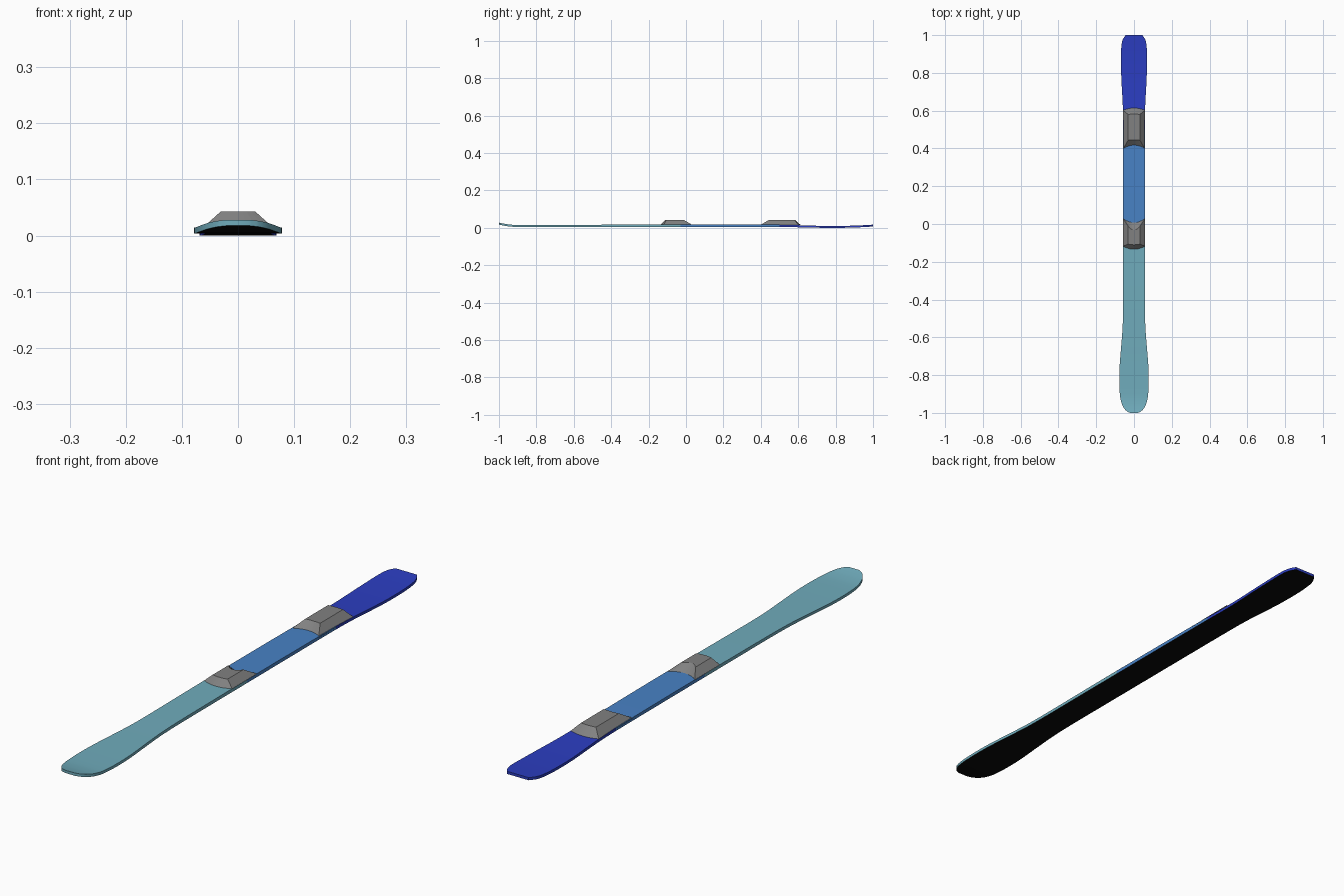
import bpy, bmesh

if "Cube" in bpy.data.objects:
    bpy.data.objects.remove(bpy.data.objects["Cube"])

def material(name, rgb):
    m = bpy.data.materials.new(name)
    m.diffuse_color = (*rgb, 1)
    m.use_nodes = True
    m.node_tree.nodes["Principled BSDF"].inputs["Base Color"].default_value = m.diffuse_color
    return m

TEAL = material("teal", (0.162, 0.413, 0.503))
BLUE = material("mid blue", (0.065, 0.223, 0.560))
NAVY = material("deep blue", (0.025, 0.048, 0.540))
BLACK = material("black", (0.003, 0.003, 0.003))
GREY = material("grey", (0.22, 0.22, 0.22))

def add_object(name, bm, mats):
    bmesh.ops.recalc_face_normals(bm, faces=bm.faces)
    me = bpy.data.meshes.new(name)
    bm.to_mesh(me)
    bm.free()
    for m in mats:
        me.materials.append(m)
    ob = bpy.data.objects.new(name, me)
    bpy.context.collection.objects.link(ob)
    return ob

# ski stations: y, half width, underside z, top z
STATIONS = [
    (-1.0, 0.020, 0.0175, 0.028), (-0.992, 0.037, 0.0155, 0.026),
    (-0.975, 0.053, 0.0120, 0.0225), (-0.95, 0.065, 0.0080, 0.0185),
    (-0.91, 0.074, 0.0047, 0.0150), (-0.83, 0.078, 0.0035, 0.0140),
    (-0.75, 0.076, 0.0035, 0.0140), (-0.65, 0.068, 0.0040, 0.0147),
    (-0.55, 0.0605, 0.0045, 0.0155), (-0.45, 0.058, 0.0050, 0.0165),
    (-0.2, 0.058, 0.0055, 0.0180), (-0.03, 0.058, 0.0055, 0.0185),
    (0.2, 0.058, 0.0055, 0.0185), (0.5, 0.058, 0.0050, 0.0165),
    (0.6, 0.0585, 0.0030, 0.0140), (0.68, 0.062, 0.0010, 0.0115),
    (0.77, 0.067, 0.0, 0.0100), (0.87, 0.069, 0.0008, 0.0110),
    (0.94, 0.067, 0.0035, 0.0135), (0.975, 0.060, 0.0055, 0.0155),
    (1.0, 0.045, 0.0070, 0.0170),
]

def smooth_stations(rows, n):
    out = []
    for i in range(len(rows) - 1):
        a, b = rows[i], rows[i + 1]
        p, q = rows[max(i - 1, 0)], rows[min(i + 2, len(rows) - 1)]
        for k in range(n):
            t = k / n
            y = a[0] + (b[0] - a[0]) * t
            row = [y]
            for c in range(1, 4):
                # Hermite curve with slopes taken along y
                h = b[0] - a[0]
                ma = (b[c] - p[c]) / (b[0] - p[0]) * h
                mb = (q[c] - a[c]) / (q[0] - a[0]) * h
                row.append((2*t**3 - 3*t**2 + 1) * a[c] + (t**3 - 2*t**2 + t) * ma
                           + (3*t**2 - 2*t**3) * b[c] + (t**3 - t**2) * mb)
            out.append(row)
    return out + [list(rows[-1])]

# ski body
bm = bmesh.new()
rings = [[bm.verts.new(v) for v in ((-w, y, zb), (w, y, zb), (w, y, zt), (-w, y, zt))]
         for y, w, zb, zt in smooth_stations(STATIONS, 4)]
for r, s in zip(rings, rings[1:]):
    for k in range(4):
        bm.faces.new((r[k], r[(k + 1) % 4], s[(k + 1) % 4], s[k]))
bm.faces.new(rings[0])
bm.faces.new(rings[-1])
bm.normal_update()
bmesh.ops.recalc_face_normals(bm, faces=bm.faces)
for f in bm.faces:
    y = f.calc_center_median().y
    f.material_index = 3 if f.normal.z < -0.5 else 0 if y < -0.03 else 1 if y < 0.5 else 2
ski = add_object("ski_body", bm, [TEAL, BLUE, NAVY, BLACK])
bpy.context.view_layer.objects.active = ski
ski.select_set(True)
bpy.ops.object.shade_smooth_by_angle(angle=0.6)

# binding block: each edge is (y at the sides, y at the centre), bowed between
def binding(name, base_front, top_front, top_back, base_back, z0):
    bm = bmesh.new()
    n = 8
    def edge(ys, half, z):
        us = [2 * i / n - 1 for i in range(n + 1)]
        return [bm.verts.new((u * half, ys[0] + (ys[1] - ys[0]) * (1 - u * u), z)) for u in us]
    rows = [edge(base_front, 0.0583, z0), edge(top_front, 0.031, 0.0425),
            edge(top_back, 0.031, 0.0425), edge(base_back, 0.0583, z0)]
    for k in range(4):
        a, b = rows[k], rows[(k + 1) % 4]
        for i in range(n):
            bm.faces.new((a[i], a[i + 1], b[i + 1], b[i]))
    for i in (0, n):
        bm.faces.new([r[i] for r in rows])
    add_object(name, bm, [GREY])

binding("toe_binding", (-0.118, -0.134), (-0.106, -0.110), (-0.012, -0.032), (0.030, 0.008), 0.0180)
binding("heel_binding", (0.396, 0.414), (0.444, 0.446), (0.580, 0.582), (0.602, 0.614), 0.0140)
